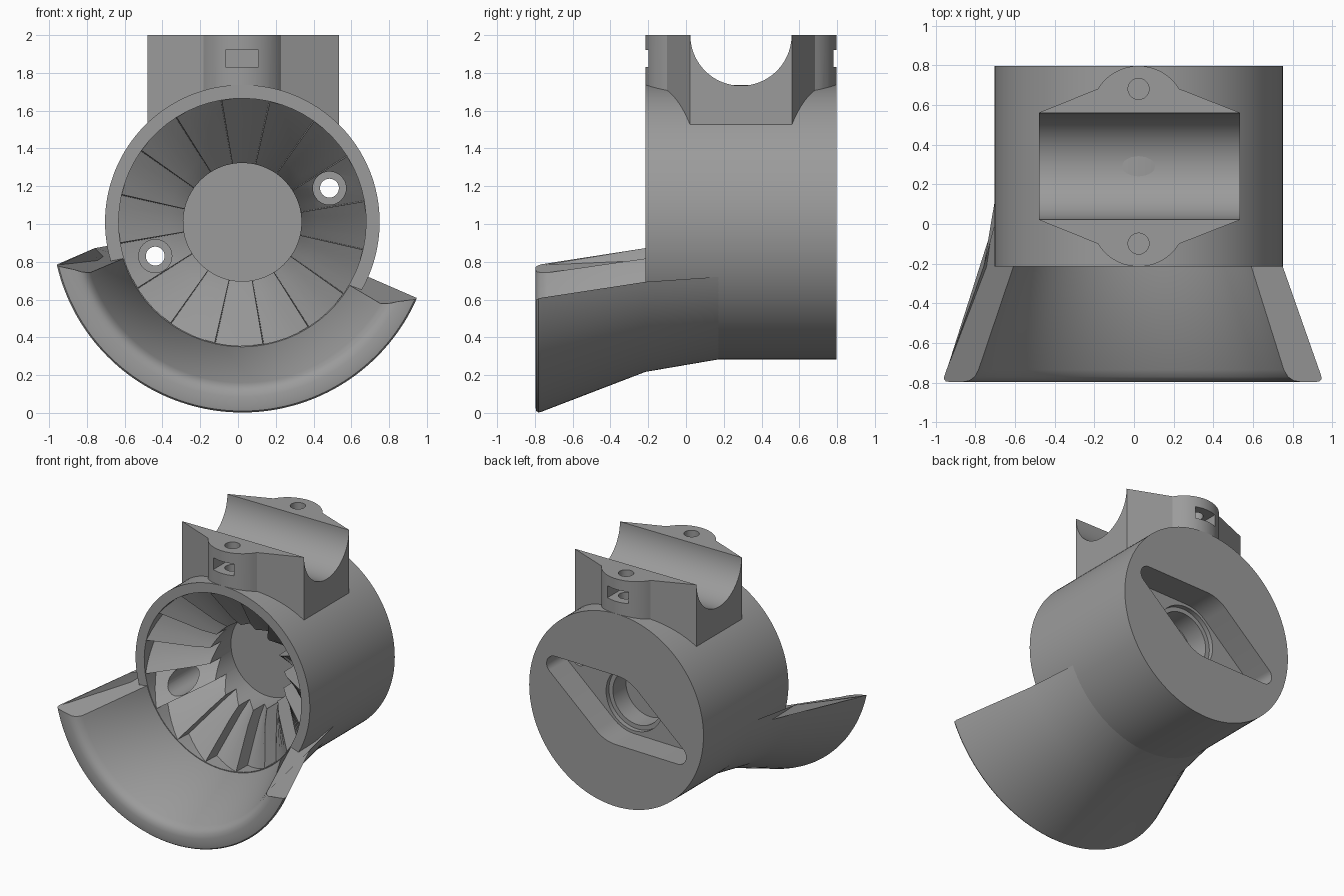
import bpy, bmesh
from math import sin, cos, radians, degrees, acos, asin, pi

if "Cube" in bpy.data.objects:
    bpy.data.objects.remove(bpy.data.objects["Cube"])

CX, CZ = 0.023, 1.01            # axis of the round body
FRONT, BACK = -0.215, 0.797

grey = bpy.data.materials.new("plain grey")
grey.diffuse_color = (0.33, 0.33, 0.33, 1)
grey.use_nodes = True
grey.node_tree.nodes["Principled BSDF"].inputs["Base Color"].default_value = grey.diffuse_color


def finish(name, bm):
    bmesh.ops.recalc_face_normals(bm, faces=bm.faces)
    me = bpy.data.meshes.new(name)
    bm.to_mesh(me)
    bm.free()
    me.materials.append(grey)
    ob = bpy.data.objects.new(name, me)
    bpy.context.collection.objects.link(ob)
    return ob


def extrude(name, pts, lo, hi, axis):
    """Solid prism from a 2D outline along one axis."""
    place = {'x': lambda a, b, t: (t, a, b),
             'y': lambda a, b, t: (a, t, b),
             'z': lambda a, b, t: (a, b, t)}[axis]
    bm = bmesh.new()
    rings = [[bm.verts.new(place(a, b, t)) for a, b in pts] for t in (lo, hi)]
    n = len(pts)
    for i in range(n):
        j = (i + 1) % n
        bm.faces.new((rings[0][i], rings[0][j], rings[1][j], rings[1][i]))
    bm.faces.new(rings[0])
    bm.faces.new(rings[1])
    return finish(name, bm)


def arc(cx, cy, r, a0, a1, n):
    return [(cx + r * cos(radians(a0 + (a1 - a0) * i / n)),
             cy + r * sin(radians(a0 + (a1 - a0) * i / n))) for i in range(n + 1)]


def circle(cx, cy, r, n=48):
    return arc(cx, cy, r, 0, 360, n)[:-1]


def cut(ob, cutters):
    for c in cutters:
        c.hide_render = True
        m = ob.modifiers.new("cut", 'BOOLEAN')
        m.operation, m.object, m.solver = 'DIFFERENCE', c, 'EXACT'
        bpy.context.view_layer.objects.active = ob
        bpy.ops.object.modifier_apply(modifier=m.name)
        bpy.data.objects.remove(c)


def smooth(ob, angle=30):
    bpy.ops.object.select_all(action='DESELECT')
    ob.select_set(True)
    bpy.context.view_layer.objects.active = ob
    bpy.ops.object.shade_smooth_by_angle(angle=radians(angle))


def funnel_cutter():
    """Funnel with sixteen saw-tooth vanes and a round central pocket."""
    bm = bmesh.new()
    teeth, sub, step = 16, 4, 22.5
    cols = []
    for k in range(teeth):
        for s in range(sub + 1):
            f = s / sub
            th = radians(77.5 + step * k + f * (step - 0.4))
            d = 0.13 * (1 - f)          # deep after the step, rising to the next
            prof = [(0.655, -0.3), (0.655, -0.212 + d), (0.39, -0.005 + d),
                    (0.313, 0.075 + d), (0.313, 0.33)]
            cols.append([bm.verts.new((CX + r * cos(th), y, CZ + r * sin(th)))
                         for r, y in prof])
    n = len(cols)
    for i in range(n):
        a, b = cols[i], cols[(i + 1) % n]
        for j in range(4):
            bm.faces.new((a[j], a[j + 1], b[j + 1], b[j]))
    bm.faces.new([c[0] for c in cols])
    bm.faces.new([c[-1] for c in cols])
    return finish("funnel_cutter", bm)


# Round body
body = extrude("round_body", circle(CX, CZ, 0.727, 128), FRONT, BACK, 'y')

# Rear slot for the two-armed drive horn
TILT = 21.3
arm, r_mid, r_end = 0.55, 0.26, 0.07
phi = degrees(acos((r_mid - r_end) / arm))
local = (arc(arm, 0, r_end, -phi, phi, 12) + arc(0, 0, r_mid, phi, 180 - phi, 8)
         + arc(-arm, 0, r_end, 180 - phi, 180 + phi, 12)
         + arc(0, 0, r_mid, 180 + phi, 360 - phi, 8))
ct, st = cos(radians(TILT)), sin(radians(TILT))
slot = [(CX + a * ct - b * st, CZ + a * st + b * ct) for a, b in local]
cutters = [funnel_cutter(),
           extrude("horn_slot", slot, 0.58, 0.9, 'y'),
           extrude("hub_step", circle(CX, CZ, 0.238), 0.545, 0.7, 'y'),
           extrude("hub_hole", circle(CX, CZ, 0.205), 0.39, 0.7, 'y')]

# Two screw holes with wide front recesses
for s in (-1, 1):
    x, z = CX + s * 0.495 * ct, CZ + s * 0.495 * st
    cutters += [extrude("screw_recess", circle(x, z, 0.088, 32), -0.4, 0.35, 'y'),
                extrude("screw_hole", circle(x, z, 0.05, 32), 0.2, 0.7, 'y')]
cut(body, cutters)
smooth(body, 20)

# Clamp block on top, with a rounded lug front and back
MY, R = 0.291, 0.24
half = degrees(asin(0.205 / R))
lug_y = 0.506 - R               # distance of lug centre from block centre
outline = ([(0.535, MY - 0.27), (0.535, MY + 0.27)]
           + arc(CX, MY + lug_y, R, 90 - half, 90 + half, 20)
           + [(-0.48, MY + 0.27), (-0.48, MY - 0.27)]
           + arc(CX, MY - lug_y, R, 270 - half, 270 + half, 20))
block = extrude("clamp_block", outline, 1.3, 2.0, 'z')
cutters = [extrude("body_clearance", circle(CX, CZ, 0.715, 128), -0.5, 1.2, 'y'),
           extrude("tube_cradle", circle(MY, 2.0, 0.268, 96), -1, 1, 'x')]
for s in (-1, 1):
    y = MY + s * 0.39
    cutters.append(extrude("bolt_hole", circle(CX, y, 0.053, 32), 1.77, 2.2, 'z'))
    lo, hi = sorted((y - s * 0.09, y + s * 0.3))
    nut = [(-0.067, 1.83), (0.108, 1.83), (0.108, 1.92), (-0.067, 1.92)]
    cutters.append(extrude("nut_slot", nut, lo, hi, 'y'))
cut(block, cutters)
smooth(block)

# Flared scoop below the front: (radius, y, inner share of the end slant)
profile = [(0.722, 0.2, 0), (0.793, -0.215, 0), (1.004, -0.765, 0),
           (1.008, -0.782, 0.03), (1.0, -0.793, 0.1), (0.98, -0.797, 0.2),
           (0.925, -0.797, 0.5), (0.893, -0.79, 0.75), (0.868, -0.77, 0.9),
           (0.85, -0.735, 1), (0.66, -0.215, 1), (0.69, 0.2, 0.6)]
bm = bmesh.new()
N = 72
rings = []
for i in range(N + 1):
    ring = []
    for r, y, f in profile:
        out = max(0, min(1, (FRONT - y) / 0.58))
        a0 = 190 + 3 * out + (7 - 1.5 * out) * f
        a1 = 336.5 - 7 * f
        th = radians(a0 + (a1 - a0) * i / N)
        ring.append(bm.verts.new((CX + r * cos(th), y, CZ + r * sin(th))))
    rings.append(ring)
P = len(profile)
for a, b in zip(rings, rings[1:]):
    for j in range(P):
        k = (j + 1) % P
        bm.faces.new((a[j], a[k], b[k], b[j]))
bm.faces.new(rings[0])
bm.faces.new(rings[-1])
scoop = finish("flared_scoop", bm)
smooth(scoop, 35)
